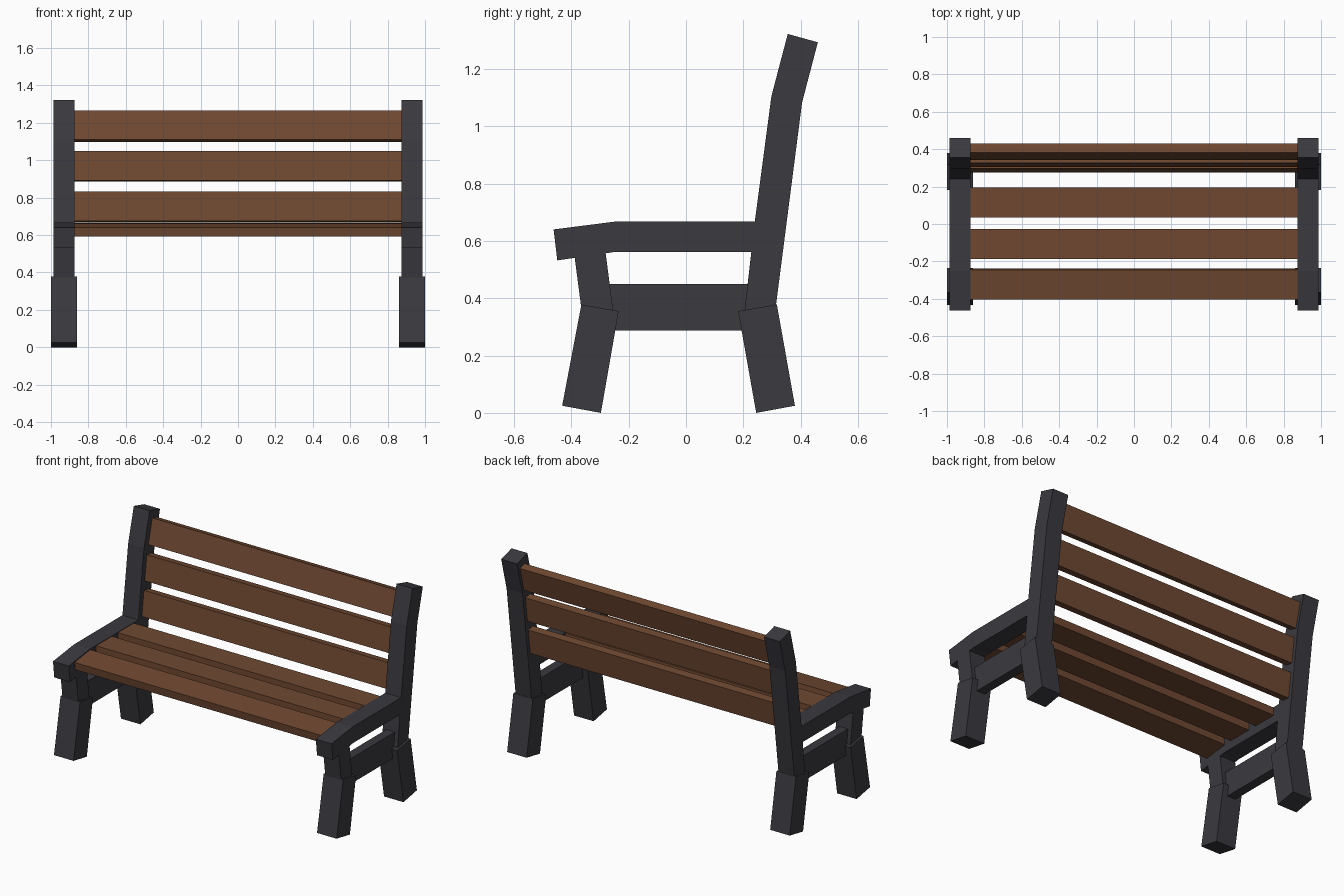
import bpy, bmesh, math
from mathutils import Vector

if "Cube" in bpy.data.objects:
    bpy.data.objects.remove(bpy.data.objects["Cube"])


def material(name, rgb):
    m = bpy.data.materials.new(name)
    m.diffuse_color = (*rgb, 1.0)
    m.use_nodes = True
    m.node_tree.nodes["Principled BSDF"].inputs["Base Color"].default_value = m.diffuse_color
    return m


IRON = material("dark_iron", (0.042, 0.041, 0.050))
WOOD = material("brown_wood", (0.160, 0.066, 0.031))


def extrude_profile(name, points, x0, x1, mat):
    """Extrude a side (y, z) outline from x0 to x1."""
    bm = bmesh.new()
    face = bm.faces.new([bm.verts.new((x0, y, z)) for y, z in points])
    out = bmesh.ops.extrude_face_region(bm, geom=[face])
    moved = [v for v in out["geom"] if isinstance(v, bmesh.types.BMVert)]
    bmesh.ops.translate(bm, verts=moved, vec=(x1 - x0, 0, 0))
    bmesh.ops.recalc_face_normals(bm, faces=bm.faces)
    mesh = bpy.data.meshes.new(name)
    bm.to_mesh(mesh)
    bm.free()
    mesh.materials.append(mat)
    obj = bpy.data.objects.new(name, mesh)
    bpy.context.collection.objects.link(obj)
    return obj


def slat(name, start, direction, depth_dir, length=0.16, thick=0.05):
    """Plank with its outer face running from start along direction."""
    a, u, d = Vector(start), Vector(direction).normalized(), Vector(depth_dir).normalized()
    corners = [a, a + u * length, a + u * length + d * thick, a + d * thick]
    return extrude_profile(name, [tuple(c) for c in corners], -0.875, 0.875, WOOD)


# Cast end frame outlines in (y, z)
front_leg = [(-0.365, 0.378), (-0.235, 0.355), (-0.297, 0.0), (-0.432, 0.025)]
rear_leg = [(0.182, 0.355), (0.317, 0.378), (0.380, 0.025), (0.245, 0.0)]
front_upright = [(-0.392, 0.57), (-0.362, 0.34), (-0.252, 0.34), (-0.282, 0.57)]
back_post = [(0.203, 0.345), (0.240, 0.667), (0.298, 1.105), (0.355, 1.322),
             (0.460, 1.293), (0.405, 1.083), (0.310, 0.345)]
armrest = [(-0.462, 0.640), (-0.250, 0.667), (0.26, 0.667), (0.26, 0.562),
           (-0.245, 0.562), (-0.449, 0.532)]
side_rail = [(-0.29, 0.288), (-0.29, 0.45), (0.24, 0.45), (0.24, 0.288)]

# Both end frames
for side, s in (("left", -1), ("right", 1)):
    for part, outline, inner, outer in (
            ("front_leg", front_leg, 0.862, 1.0),
            ("rear_leg", rear_leg, 0.862, 1.0),
            ("front_upright", front_upright, 0.874, 0.986),
            ("back_post", back_post, 0.874, 0.986),
            ("armrest", armrest, 0.874, 0.986),
            ("side_rail", side_rail, 0.90, 0.96)):
        extrude_profile(f"{side}_{part}", outline, s * inner, s * outer, IRON)

# Seat slats: the front one dips forward, the others lie flat
slat("seat_slat_front", (-0.404, 0.641), (0.99, 0.13), (0.13, -0.99))
slat("seat_slat_middle", (-0.186, 0.664), (1, 0), (0, -1))
slat("seat_slat_rear", (0.034, 0.664), (1, 0), (0, -1))

# Back slats follow the lean of the posts
low, high = math.radians(7.8), math.radians(14.5)
for name, y, z, lean in (("back_slat_lower", 0.276, 0.675, low),
                         ("back_slat_middle", 0.305, 0.892, low),
                         ("back_slat_upper", 0.342, 1.110, high)):
    slat(name, (y, z), (math.sin(lean), math.cos(lean)),
         (math.cos(lean), -math.sin(lean)))
